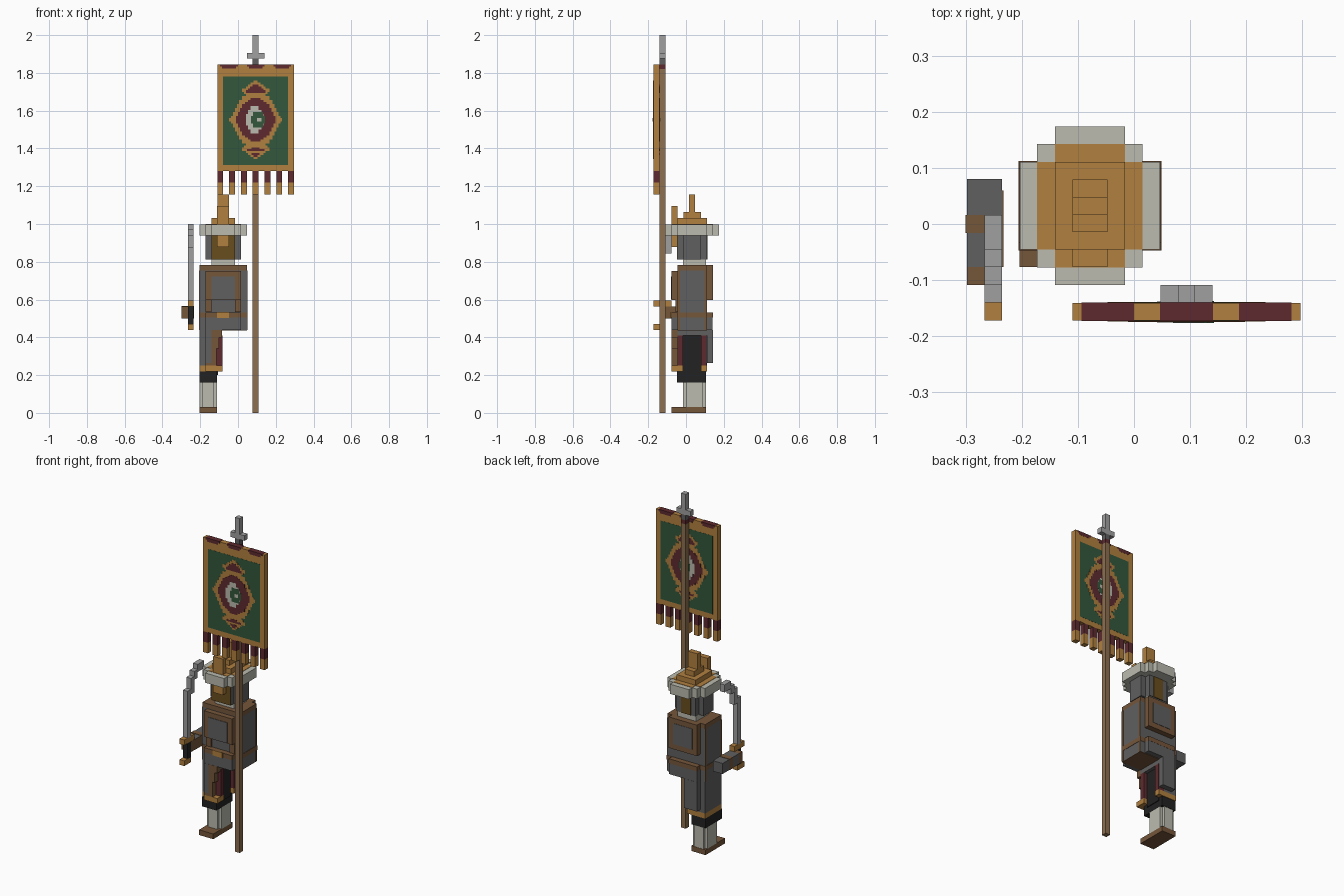
import bpy, bmesh

if "Cube" in bpy.data.objects:
    bpy.data.objects.remove(bpy.data.objects["Cube"])

COLOURS = {
    "gold": (0.44, 0.215, 0.05), "dark_red": (0.11, 0.023, 0.028),
    "green": (0.034, 0.095, 0.045), "mail_grey": (0.117, 0.117, 0.117),
    "silver": (0.35, 0.35, 0.35), "cream": (0.50, 0.497, 0.43),
    "leather": (0.178, 0.093, 0.042), "black": (0.016, 0.016, 0.016),
    "pole_wood": (0.27, 0.16, 0.08), "bronze": (0.14, 0.075, 0.013),
}
MATS = {}
for name, rgb in COLOURS.items():
    m = bpy.data.materials.new(name)
    m.use_nodes = True
    m.diffuse_color = (*rgb, 1)
    b = m.node_tree.nodes["Principled BSDF"]
    b.inputs["Base Color"].default_value = (*rgb, 1)
    b.inputs["Roughness"].default_value = 0.9
    MATS[name] = m


def boxes(name, colour, *items):
    """One object from boxes given as (x0, x1, y0, y1, z0, z1)."""
    bm = bmesh.new()
    for x0, x1, y0, y1, z0, z1 in items:
        vs = bmesh.ops.create_cube(bm, size=1)["verts"]
        for v in vs:
            v.co = ((x0 + x1) / 2 + v.co.x * (x1 - x0),
                    (y0 + y1) / 2 + v.co.y * (y1 - y0),
                    (z0 + z1) / 2 + v.co.z * (z1 - z0))
    me = bpy.data.meshes.new(name)
    bm.to_mesh(me)
    bm.free()
    me.materials.append(MATS[colour])
    ob = bpy.data.objects.new(name, me)
    bpy.context.collection.objects.link(ob)
    return ob


U = 0.03125          # block size
P = U / 3            # banner pixel
CX = 0.0935          # pole axis
BY0, BY1 = -0.172, -0.141

# Pole and finial
boxes("pole", "pole_wood", (0.078, 0.109, -0.14, -0.109, 0, 1.82))
boxes("pole_band", "dark_red", (0.078, 0.109, -0.14, -0.109, 1.82, 1.844))
boxes("finial_socket", "mail_grey", (0.078, 0.109, -0.14, -0.109, 1.844, 1.875))
boxes("finial", "silver", (0.078, 0.109, -0.14, -0.109, 1.875, 2.0),
      (0.047, 0.14, -0.14, -0.109, 1.875, 1.906))

# Banner cloth and tassels
X0 = CX - 6.5 * U
boxes("banner_cloth", "gold", (X0, X0 + 13 * U, BY0, BY1, 1.281, 1.844))
tassels = [X0 + 2 * i * U for i in range(7)]
boxes("tassel_tops", "dark_red", *[(x, x + U, BY0, BY1, 1.219, 1.281) for x in tassels])
boxes("tassel_ends", "gold", *[(x, x + U, BY0, BY1, 1.156, 1.219) for x in tassels])


def inlay(name, colour, level, rows, zc=1.552, dx=0):
    """Stepped pattern through the cloth; rows are (first, last, half width) in pixels."""
    t = 0.0008 * level
    boxes(name, colour, *[(CX + (dx - w) * P, CX + (dx + w) * P, BY0 - t, BY1 + t,
                           zc + a * P, zc + b * P) for a, b, w in rows])


def mirrored(rows):
    return rows + [(-b, -a, w) for a, b, w in rows]


inlay("banner_field", "green", 1, [(-23, 22, 16.5)])
for i, dx in enumerate((-13.5, 0, 13.5)):
    inlay("top_scallop_%d" % i, "dark_red", 1, [(0, 1.1, 4.5), (-1, 0, 3.5)], 1.834, dx)
inlay("medallion_rim", "gold", 2, mirrored([
    (0, 1, 13.5), (1, 2, 12.5), (2, 4, 11.5), (4, 6, 10.5), (6, 8, 9.5),
    (8, 10, 8.5), (10, 12, 7), (12, 13, 5), (13, 14, 6), (14, 16, 7),
    (16, 17, 5), (17, 18, 4), (18, 19, 2.5), (19, 20, 1)]))
inlay("medallion_heart", "dark_red", 3, mirrored([
    (0, 2, 10), (2, 4, 9), (4, 6, 8), (6, 8, 7), (8, 9, 5.5), (9, 10, 4), (10, 11, 2.5)]))
inlay("upper_bud", "dark_red", 3, [(13.5, 15, 5), (15, 16, 4), (16, 17, 3), (17, 18, 1.5)])
inlay("lower_bud", "dark_red", 3, [(-15, -14, 2), (-16, -15, 4.5), (-18, -17, 2), (-19, -18, 1)])
inlay("crescent", "cream", 4, mirrored([(0, 3, 4.5), (3, 5, 3.5), (5, 7, 2)]), dx=-0.5)
inlay("crescent_gap", "green", 5, mirrored([(0, 2, 3.5), (2, 4, 2.5)]), dx=1.2)
inlay("star", "cream", 6, [(-1, 1, 1.2)], dx=1.8)

# Helmet: stepped brim, crown, spike and nose guard
HX = -0.0785
HY = 0.0325


def stepped(sizes, z0, z1):
    return [(HX - a, HX + a, HY - b, HY + b, z0, z1) for a, b in sizes]


boxes("hat_brim", "cream", *stepped([(0.125, 0.078), (0.094, 0.11), (0.0625, 0.141)], 0.94, 0.998))
boxes("hat_crown", "gold", *stepped([(0.094, 0.078), (0.0625, 0.11)], 0.95, 1.0),
      *stepped([(0.0625, 0.078)], 1.0, 1.031), *stepped([(0.031, 0.047)], 1.031, 1.0625),
      *stepped([(0.031, 0.0157)], 1.0625, 1.156))
boxes("nose_guard", "gold", (-0.11, -0.047, -0.077, -0.045, 0.878, 1.094))

# Head and neck
boxes("head", "mail_grey", *stepped([(0.094, 0.047), (0.0625, 0.078)], 0.813, 0.94))
boxes("face", "bronze", (-0.141, -0.016, -0.048, -0.045, 0.813, 0.94),
      (-0.11, -0.047, 0.11, 0.113, 0.813, 0.94))
boxes("neck", "cream", (-0.141, -0.016, -0.016, 0.105, 0.77, 0.815))

# Torso with leather trim, framed chest and back plates
boxes("torso", "mail_grey", (-0.204, 0.047, -0.045, 0.11, 0.44, 0.755))
boxes("shoulder_trim", "leather", (-0.204, 0.047, -0.045, 0.11, 0.755, 0.782))
boxes("side_trim", "leather",
      *[(x, x + 0.003, y, y + 0.012, 0.44, 0.755)
        for x in (-0.206, 0.046) for y in (-0.045, 0.098)])
boxes("chest_and_back_frames", "leather", (-0.172, 0.015, -0.077, -0.045, 0.597, 0.752),
      (-0.172, 0.015, 0.11, 0.142, 0.597, 0.782))
boxes("chest_and_back_panels", "mail_grey", (-0.141, -0.016, -0.08, -0.077, 0.6, 0.722),
      (-0.141, -0.016, 0.142, 0.144, 0.628, 0.752))
boxes("waist_frames", "leather", *[(x, x + U, -0.056, -0.045, 0.535, 0.597)
                                  for x in (-0.172, -0.016)])
boxes("belt", "leather", (-0.206, 0.049, -0.047, 0.112, 0.505, 0.532),
      (-0.172, 0.015, -0.077, 0.142, 0.505, 0.532))
boxes("buckle", "gold", (-0.11, -0.047, -0.082, -0.077, 0.503, 0.535))
boxes("waist_skirt", "mail_grey", (-0.172, 0.015, -0.076, 0.141, 0.44, 0.505))
boxes("torso_underside", "leather", (-0.085, 0.047, -0.045, 0.11, 0.437, 0.441))

# Coat skirt over the remaining leg
boxes("coat_skirt", "mail_grey", (-0.204, -0.12, -0.045, 0.11, 0.25, 0.44),
      (-0.172, -0.14, -0.077, -0.045, 0.265, 0.44),
      (-0.172, -0.085, 0.11, 0.142, 0.265, 0.44),
      (-0.13, -0.085, -0.045, 0.11, 0.41, 0.44))
boxes("coat_front_edge", "leather", (-0.14, -0.115, -0.077, -0.045, 0.265, 0.44),
      (-0.115, -0.1, -0.077, -0.045, 0.34, 0.44),
      (-0.1, -0.085, -0.077, -0.045, 0.4, 0.44),
      (-0.172, -0.115, -0.077, -0.045, 0.25, 0.265))
boxes("coat_lining", "dark_red", (-0.125, -0.083, -0.044, -0.016, 0.25, 0.41),
      (-0.125, -0.083, 0.08, 0.109, 0.25, 0.41))
boxes("coat_hem", "gold", (-0.204, -0.11, -0.045, 0.11, 0.219, 0.25),
      (-0.172, -0.083, -0.077, -0.016, 0.219, 0.25),
      (-0.172, -0.083, 0.08, 0.11, 0.219, 0.25))

# Leg
boxes("trousers", "black", (-0.204, -0.11, -0.047, 0.107, 0.16, 0.219),
      (-0.17, -0.105, -0.016, 0.08, 0.2, 0.41))
boxes("stocking", "cream", (-0.204, -0.11, 0.0, 0.09, 0.03, 0.16),
      (-0.188, -0.126, -0.016, 0.105, 0.03, 0.16))
boxes("shoe", "leather", (-0.204, -0.11, -0.077, 0.107, 0, 0.031))

# Forearm and hand
boxes("forearm", "mail_grey", (-0.298, -0.235, -0.077, 0.08, 0.5, 0.563))
boxes("hand", "leather", (-0.298, -0.235, -0.109, -0.077, 0.5, 0.563))
boxes("sleeve_trim", "leather", (-0.3, -0.233, -0.016, 0.016, 0.499, 0.565),
      (-0.235, -0.233, -0.077, 0.06, 0.5, 0.563))

# Curved sword
SX = (-0.266, -0.235)
boxes("sword_blade", "silver", (*SX, -0.14, -0.109, 0.594, 0.875),
      (*SX, -0.109, -0.077, 0.845, 0.94), (*SX, -0.077, -0.045, 0.92, 0.97),
      (*SX, -0.045, 0.016, 0.955, 1.0))
boxes("sword_grip", "black", (*SX, -0.14, -0.109, 0.47, 0.564))
boxes("sword_guard", "gold", (*SX, -0.172, -0.077, 0.564, 0.596))
boxes("sword_pommel", "gold", (*SX, -0.172, -0.109, 0.44, 0.471))
